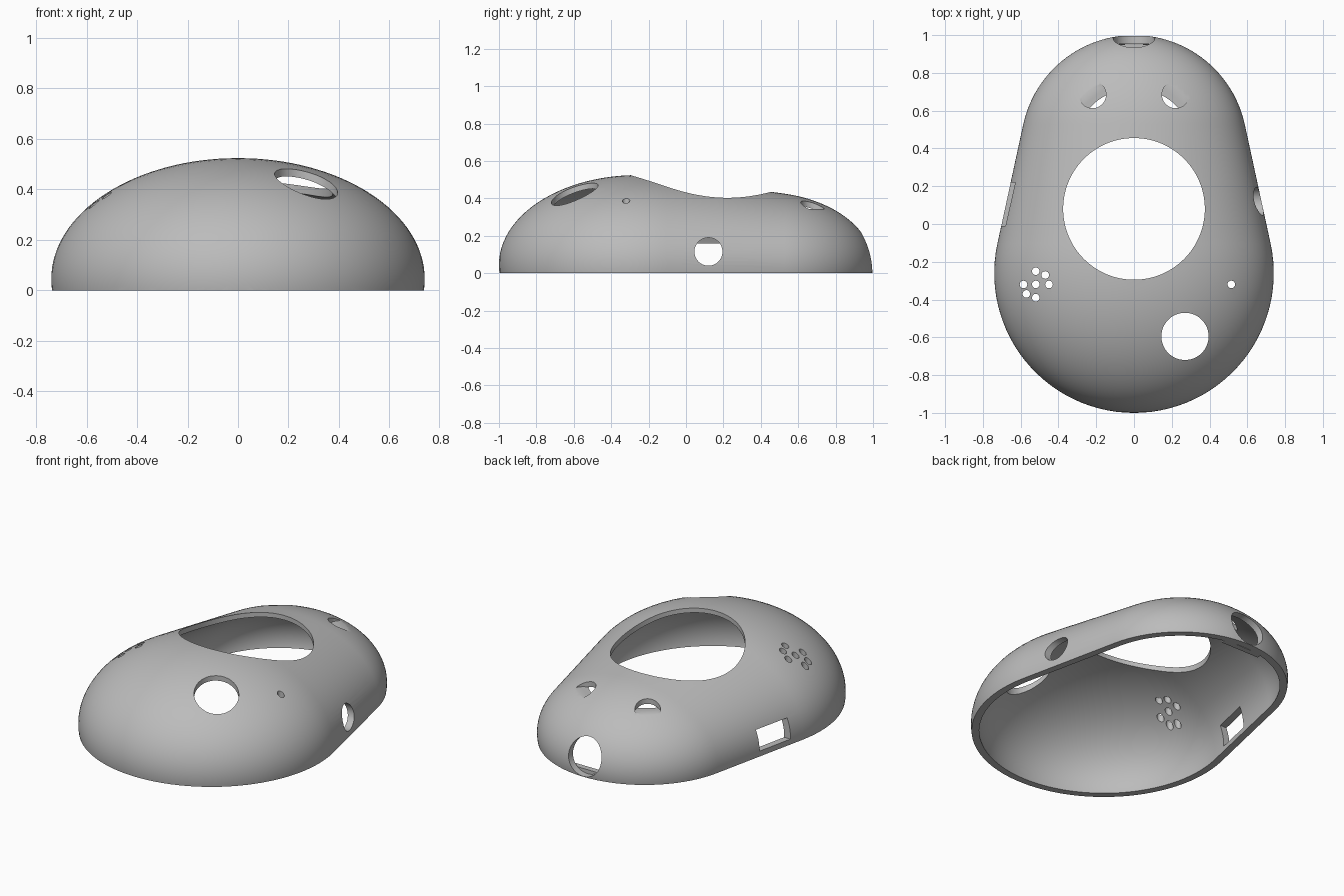
import bpy
import bmesh
import math
from mathutils import Matrix, Vector

cube = bpy.data.objects.get("Cube")
if cube:
    bpy.data.objects.remove(cube)

FRONT_Y, FRONT_R = -0.26, 0.74
BACK_Y, BACK_R = 0.40, 0.60
CENTRE_Z, FLATTEN, WALL = 0.045, 0.648, 0.042

grey = bpy.data.materials.new("plain grey")
grey.use_nodes = True
colour = (0.5, 0.5, 0.5, 1)
grey.diffuse_color = colour
grey.node_tree.nodes["Principled BSDF"].inputs["Base Color"].default_value = colour


def finish(name, bm):
    bmesh.ops.recalc_face_normals(bm, faces=bm.faces)
    mesh = bpy.data.meshes.new(name)
    bm.to_mesh(mesh)
    bm.free()
    mesh.materials.append(grey)
    obj = bpy.data.objects.new(name, mesh)
    bpy.context.collection.objects.link(obj)
    return obj


def egg(name, inset, segments=128, steps=28):
    """Two tangent spheres revolved about the y axis, then flattened in z."""
    tilt = math.asin((FRONT_R - BACK_R) / (BACK_Y - FRONT_Y))
    start, join = -math.pi / 2, tilt
    profile = []
    for i in range(steps + 1):
        a = start + (join - start) * i / steps
        profile.append((FRONT_Y + (FRONT_R - inset) * math.sin(a), (FRONT_R - inset) * math.cos(a)))
    for i in range(steps + 1):
        a = join + (math.pi / 2 - join) * i / steps
        profile.append((BACK_Y + (BACK_R - inset) * math.sin(a), (BACK_R - inset) * math.cos(a)))
    bm = bmesh.new()
    verts = [bm.verts.new((r, y, 0)) for y, r in profile]
    edges = [bm.edges.new(pair) for pair in zip(verts, verts[1:])]
    bmesh.ops.spin(bm, geom=verts + edges, cent=(0, 0, 0), axis=(0, 1, 0),
                   angle=math.tau, steps=segments, use_duplicate=False)
    bmesh.ops.remove_doubles(bm, verts=bm.verts, dist=0.0002)
    bmesh.ops.scale(bm, vec=(1, 1, FLATTEN), verts=bm.verts)
    bmesh.ops.translate(bm, vec=(0, 0, CENTRE_Z), verts=bm.verts)
    return finish(name, bm)


def box(name, low, high):
    low, high = Vector(low), Vector(high)
    bm = bmesh.new()
    bmesh.ops.create_cube(bm, size=1, matrix=Matrix.Translation((low + high) / 2)
                          @ Matrix.Diagonal((*(high - low), 1)))
    return finish(name, bm)


def rod(name, centre, radius, length, axis="Z", segments=64):
    turn = {"X": Matrix.Rotation(math.pi / 2, 4, "Y"),
            "Y": Matrix.Rotation(math.pi / 2, 4, "X"),
            "Z": Matrix.Identity(4)}[axis]
    bm = bmesh.new()
    bmesh.ops.create_cone(bm, cap_ends=True, segments=segments, radius1=radius,
                          radius2=radius, depth=length,
                          matrix=Matrix.Translation(centre) @ turn)
    return finish(name, bm)


def cut(target, cutter):
    cutter.hide_render = True
    mod = target.modifiers.new("cut", "BOOLEAN")
    mod.operation = "DIFFERENCE"
    mod.solver = "EXACT"
    mod.object = cutter
    bpy.context.view_layer.objects.active = target
    bpy.ops.object.modifier_apply(modifier=mod.name)
    bpy.data.objects.remove(cutter)


# Hollow shell, open underneath
shell = egg("shell", 0)
cut(shell, egg("hollow", WALL))
cut(shell, box("floor_cutter", (-2, -2, -2), (2, 2, 0)))

# Large top opening and the round front button opening
cut(shell, rod("top_opening", (0, 0.08, 0.5), 0.375, 0.6, segments=128))
cut(shell, rod("button_opening", (0.27, -0.595, 0.5), 0.125, 0.6))

# Speaker grille and microphone pinhole
pinholes = [(-0.52, -0.25), (-0.47, -0.27), (-0.585, -0.32), (-0.52, -0.32),
            (-0.45, -0.32), (-0.57, -0.37), (-0.52, -0.39), (0.515, -0.32)]
for x, y in pinholes:
    cut(shell, rod("pinhole", (x, y, 0.4), 0.02, 0.5, segments=24))

# Flat-bottomed pockets at the back
for side in (-1, 1):
    cut(shell, rod("pocket", (side * 0.22, 0.685, 0.342 + 0.15), 0.072, 0.3))

# Side port, side slot and rear cable hole
cut(shell, rod("side_port", (0.7, 0.12, 0.115), 0.075, 0.5, "X"))
cut(shell, box("side_slot", (-1, -0.01, 0.035), (-0.5, 0.22, 0.16)))
cut(shell, rod("cable_hole", (0, 0.95, 0.113), 0.11, 0.4, "Y"))

# Small ledge inside, below the cable hole
ledge = box("cable_ledge", (-0.13, 0.915, 0), (0.13, 0.95, 0.025))

bpy.ops.object.select_all(action="DESELECT")
shell.select_set(True)
bpy.context.view_layer.objects.active = shell
bpy.ops.object.shade_smooth_by_angle(angle=math.radians(30))
